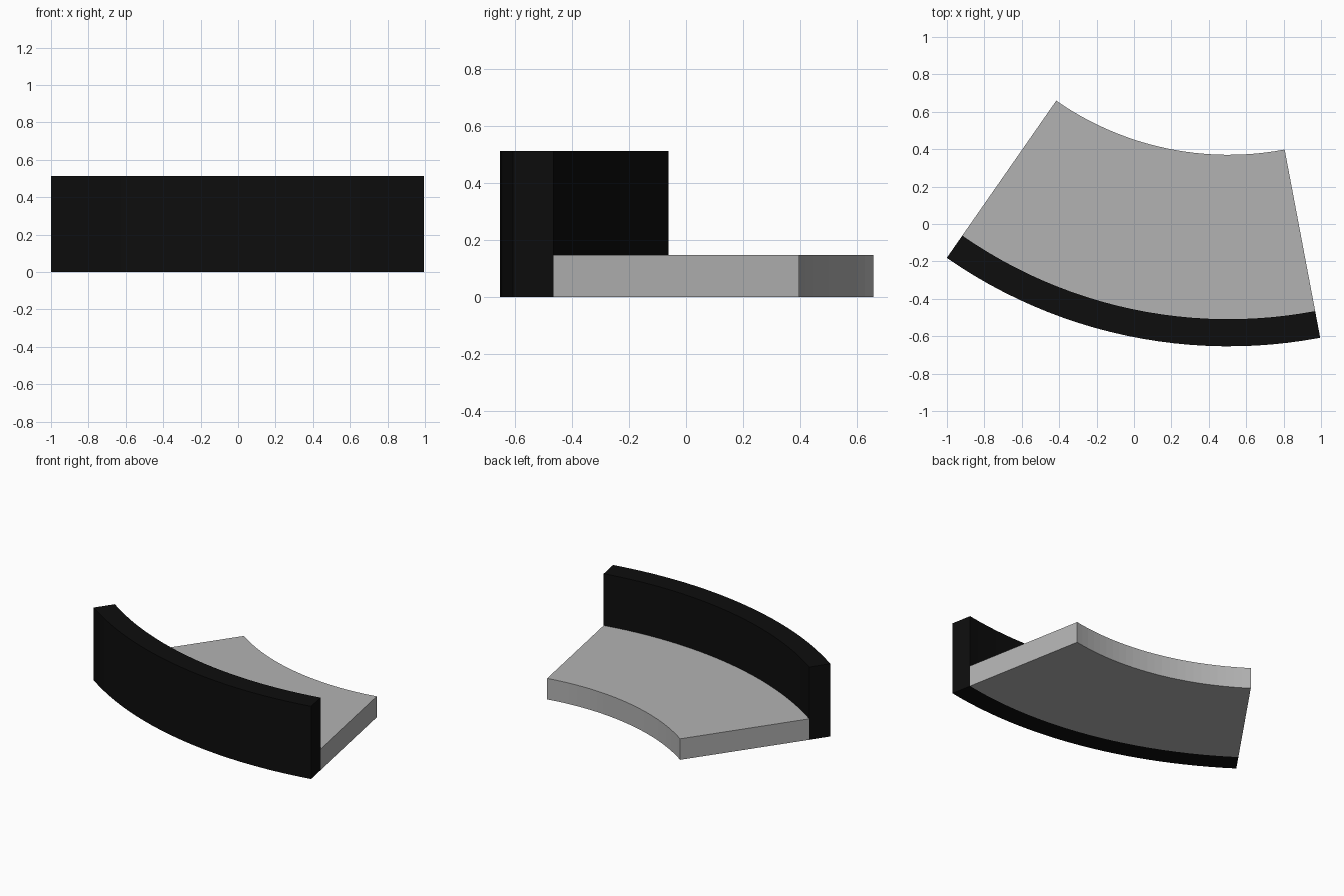
import bpy
import bmesh
from math import sin, cos, radians

cube = bpy.data.objects.get("Cube")
if cube:
    bpy.data.objects.remove(cube, do_unlink=True)

# Shared arc: both parts sweep about the same vertical axis
CENTRE_X, CENTRE_Y = 0.506, 1.983
START, END = radians(-34.85), radians(10.7)
SEGMENTS = 24


def make_material(name, value):
    mat = bpy.data.materials.new(name)
    mat.use_nodes = True
    colour = (value, value, value, 1)
    mat.diffuse_color = colour
    bsdf = next(n for n in mat.node_tree.nodes if n.type == "BSDF_PRINCIPLED")
    bsdf.inputs["Base Color"].default_value = colour
    return mat


def arc_block(name, inner, outer, height, mat):
    """Sweep a rectangular section along the arc and cap its ends."""
    bm = bmesh.new()
    section = [(inner, 0), (outer, 0), (outer, height), (inner, height)]
    rings = []
    for i in range(SEGMENTS + 1):
        a = START + (END - START) * i / SEGMENTS
        rings.append([bm.verts.new((CENTRE_X + r * sin(a), CENTRE_Y - r * cos(a), z))
                      for r, z in section])
    for a, b in zip(rings, rings[1:]):
        for k in range(4):
            n = (k + 1) % 4
            bm.faces.new((a[k], a[n], b[n], b[k]))
    bm.faces.new(rings[0])
    bm.faces.new(rings[-1])
    bmesh.ops.recalc_face_normals(bm, faces=bm.faces[:])
    mesh = bpy.data.meshes.new(name)
    bm.to_mesh(mesh)
    bm.free()
    mesh.materials.append(mat)
    obj = bpy.data.objects.new(name, mesh)
    bpy.context.collection.objects.link(obj)
    return obj


# Low floor slab and the tall curved wall along its front
arc_block("floor_slab", 1.613, 2.492, 0.148, make_material("light grey", 0.45))
arc_block("curved_wall", 2.492, 2.637, 0.513, make_material("black", 0.004))
